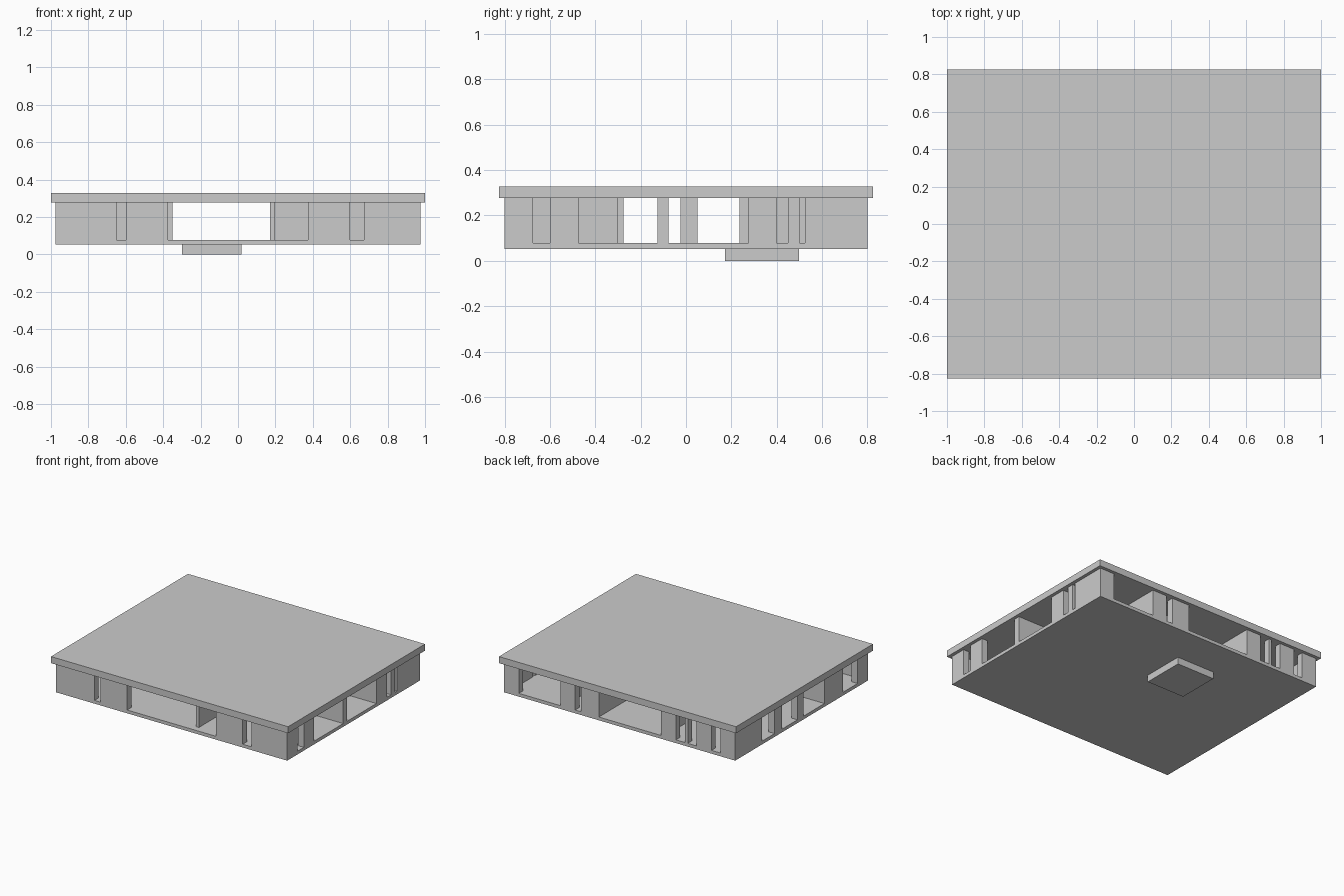
import bpy
import bmesh
from mathutils import Vector

if "Cube" in bpy.data.objects:
    bpy.data.objects.remove(bpy.data.objects["Cube"])

Z0, Z1, Z2, Z3 = 0.053, 0.078, 0.278, 0.328   # slab bottom, floor, ceiling, roof top
X, Y, T = 0.975, 0.80, 0.05                   # outer half sizes, outer wall thickness


def boxes(name, items):
    """One object from boxes given as (x0, x1, y0, y1, z0, z1)."""
    bm = bmesh.new()
    for x0, x1, y0, y1, z0, z1 in items:
        verts = bmesh.ops.create_cube(bm, size=1)["verts"]
        for v in verts:
            v.co = Vector(((x0 + x1) / 2 + v.co.x * (x1 - x0),
                           (y0 + y1) / 2 + v.co.y * (y1 - y0),
                           (z0 + z1) / 2 + v.co.z * (z1 - z0)))
    mesh = bpy.data.meshes.new(name)
    bm.to_mesh(mesh)
    bm.free()
    obj = bpy.data.objects.new(name, mesh)
    bpy.context.collection.objects.link(obj)
    return obj


def solids(lo, hi, openings):
    """Solid spans left between the full-height openings."""
    edges = [lo] + [e for o in sorted(openings) for e in o] + [hi]
    return list(zip(edges[::2], edges[1::2]))


# Base block, floor slab and overhanging roof slab
boxes("base_block", [(-0.30, 0.02, 0.172, 0.498, 0, Z0)])
boxes("floor_slab", [(-X, X, -Y, Y, Z0, Z1)])
boxes("roof_slab", [(-1, 1, -0.825, 0.825, Z2, Z3)])

# Outer walls, broken by openings
front = [(-0.65, -0.60), (-0.375, 0.375), (0.60, 0.675)]
back = [(-0.85, -0.775), (-0.65, -0.575), (-0.55, -0.475),
        (-0.35, 0.175), (0.325, 0.375), (0.50, 0.85)]
right = [(-0.675, -0.60), (-0.475, -0.125), (-0.078, 0.275),
         (0.40, 0.45), (0.50, 0.525)]
left = [(-0.675, -0.50), (-0.275, -0.025), (0.05, 0.235), (0.325, 0.475)]

boxes("front_wall", [(a, b, -Y, -Y + T, Z1, Z2) for a, b in solids(-X, X, front)])
boxes("back_wall", [(a, b, Y - T, Y, Z1, Z2) for a, b in solids(-X, X, back)])
boxes("right_wall", [(X - T, X, a, b, Z1, Z2) for a, b in solids(-Y + T, Y - T, right)])
boxes("left_wall", [(-X, -X + T, a, b, Z1, Z2) for a, b in solids(-Y + T, Y - T, left)])

# Inner partitions
partitions = [
    (0.17, 0.195, -0.75, -0.30),
    (0.175, 0.20, 0.275, 0.75),
    (-0.375, -0.35, 0.275, 0.75),
    (0.475, 0.50, 0.30, 0.75),
    (0.195, 0.925, -0.125, -0.078),
    (0.20, 0.925, 0.275, 0.30),
    (-0.925, -0.375, -0.325, -0.275),
]
boxes("inner_walls", [p + (Z1, Z2) for p in partitions])
